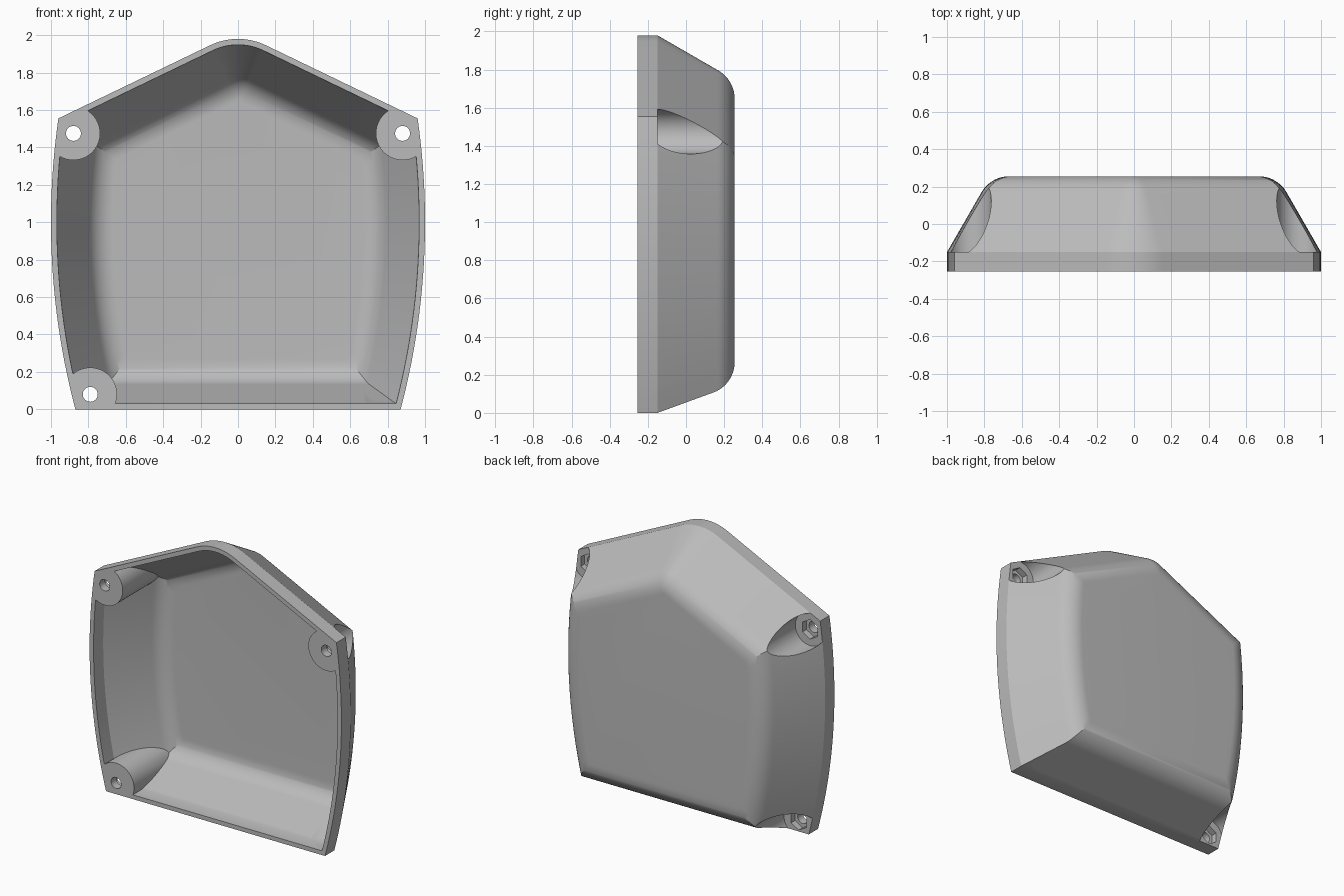
import bpy, bmesh, math

old = bpy.data.objects.get("Cube")
if old:
    bpy.data.objects.remove(old, do_unlink=True)

FRONT, FLANGE, BACK = -0.255, -0.15, 0.255
WALL, FILLET = 0.03, 0.17
SIDE_R, APEX_R, APEX_Z = 3.9, 0.345, 2.018
ROOF = math.atan(0.482)

grey = bpy.data.materials.new("plain grey")
grey.use_nodes = True
grey.diffuse_color = (0.5, 0.5, 0.5, 1)
grey.node_tree.nodes["Principled BSDF"].inputs["Base Color"].default_value = grey.diffuse_color


def inset(y, angle, wall):
    """Inward offset of the tapered, filleted wall at depth y."""
    centre_y = BACK - FILLET
    r = FILLET - wall
    if y > centre_y + r * math.sin(angle):
        centre = (BACK - FLANGE) * math.tan(angle) + FILLET * math.tan((math.pi / 2 - angle) / 2)
        return centre - math.sqrt(max(0, r * r - (y - centre_y) ** 2))
    return max(wall, wall / math.cos(angle) + (y - FLANGE) * math.tan(angle))


def outline(d, bottom):
    """House-shaped section with bowed sides and a rounded peak."""
    r, cx, cz = SIDE_R - d, 1 - SIDE_R, 1.0
    normal = math.pi / 2 - ROOF
    peak = APEX_Z - d / math.cos(ROOF)
    reach = peak * math.cos(ROOF) - cx * math.sin(ROOF) - cz * math.cos(ROOF)
    start, end = math.asin((bottom - cz) / r), normal - math.acos(reach / r)
    half = []
    for i in range(25):
        a = start + (end - start) * i / 24
        half.append((cx + r * math.cos(a), cz + r * math.sin(a)))
    pr = max(APEX_R - d, 0.008)
    pz = peak - pr / math.cos(ROOF)
    for i in range(9):
        a = normal + ROOF * i / 8
        half.append((pr * math.cos(a), pz + pr * math.sin(a)))
    half[-1] = (0, half[-1][1])
    return half + [(-x, z) for x, z in reversed(half[:-1])]


def finish(bm, name):
    bmesh.ops.recalc_face_normals(bm, faces=bm.faces)
    mesh = bpy.data.meshes.new(name)
    bm.to_mesh(mesh)
    bm.free()
    mesh.materials.append(grey)
    obj = bpy.data.objects.new(name, mesh)
    bpy.context.collection.objects.link(obj)
    return obj


def shell_solid(name, front, wall):
    """Loft the section from front to back and cap both ends."""
    bm = bmesh.new()
    levels = [front, FLANGE]
    levels += [BACK - FILLET + (FILLET - wall) * math.sin(math.radians(b)) for b in range(20, 91, 5)]
    rings = []
    for y in levels:
        section = outline(inset(y, math.radians(30), wall), inset(y, math.radians(20), wall))
        rings.append([bm.verts.new((x, y, z)) for x, z in section])
    n = len(rings[0])
    for a, b in zip(rings, rings[1:]):
        for i in range(n):
            j = (i + 1) % n
            bm.faces.new((a[i], a[j], b[j], b[i]))
    bm.faces.new(rings[0])
    bm.faces.new(rings[-1])
    return finish(bm, name)


def rods(name, radius, y0, y1, sides):
    """One rod along y at each of the four screw positions."""
    bm = bmesh.new()
    for x, z in ((0.88, 1.475), (0.79, 0.08)):
        for s in (-1, 1):
            made = bmesh.ops.create_cone(bm, cap_ends=True, segments=sides, radius1=radius,
                                         radius2=radius, depth=y1 - y0)["verts"]
            for v in made:
                v.co = (v.co.x + s * x, v.co.z + (y0 + y1) / 2, v.co.y + z)
    return finish(bm, name)


def cut(target, cutter):
    mod = target.modifiers.new("cut", "BOOLEAN")
    mod.operation, mod.solver, mod.object = "DIFFERENCE", "EXACT", cutter
    bpy.context.view_layer.objects.active = target
    bpy.ops.object.modifier_apply(modifier=mod.name)
    bpy.data.objects.remove(cutter, do_unlink=True)


# Cavity keeps a solid boss around every screw
cover = shell_solid("cover_shell", FRONT, 0)
cavity = shell_solid("cavity", FRONT - 0.05, WALL)
cut(cavity, rods("boss", 0.143, -0.4, 0.4, 64))
cut(cover, cavity)

# Screw pockets, hexagonal nut recesses and through holes
cut(cover, rods("pocket", 0.117, FLANGE, 0.4, 64))
cut(cover, rods("nut_recess", 0.07, FLANGE - 0.045, -0.1, 6))
cut(cover, rods("screw_hole", 0.04, -0.4, 0, 32))

bpy.ops.object.select_all(action="DESELECT")
cover.select_set(True)
bpy.context.view_layer.objects.active = cover
bpy.ops.object.shade_smooth_by_angle(angle=math.radians(25))
